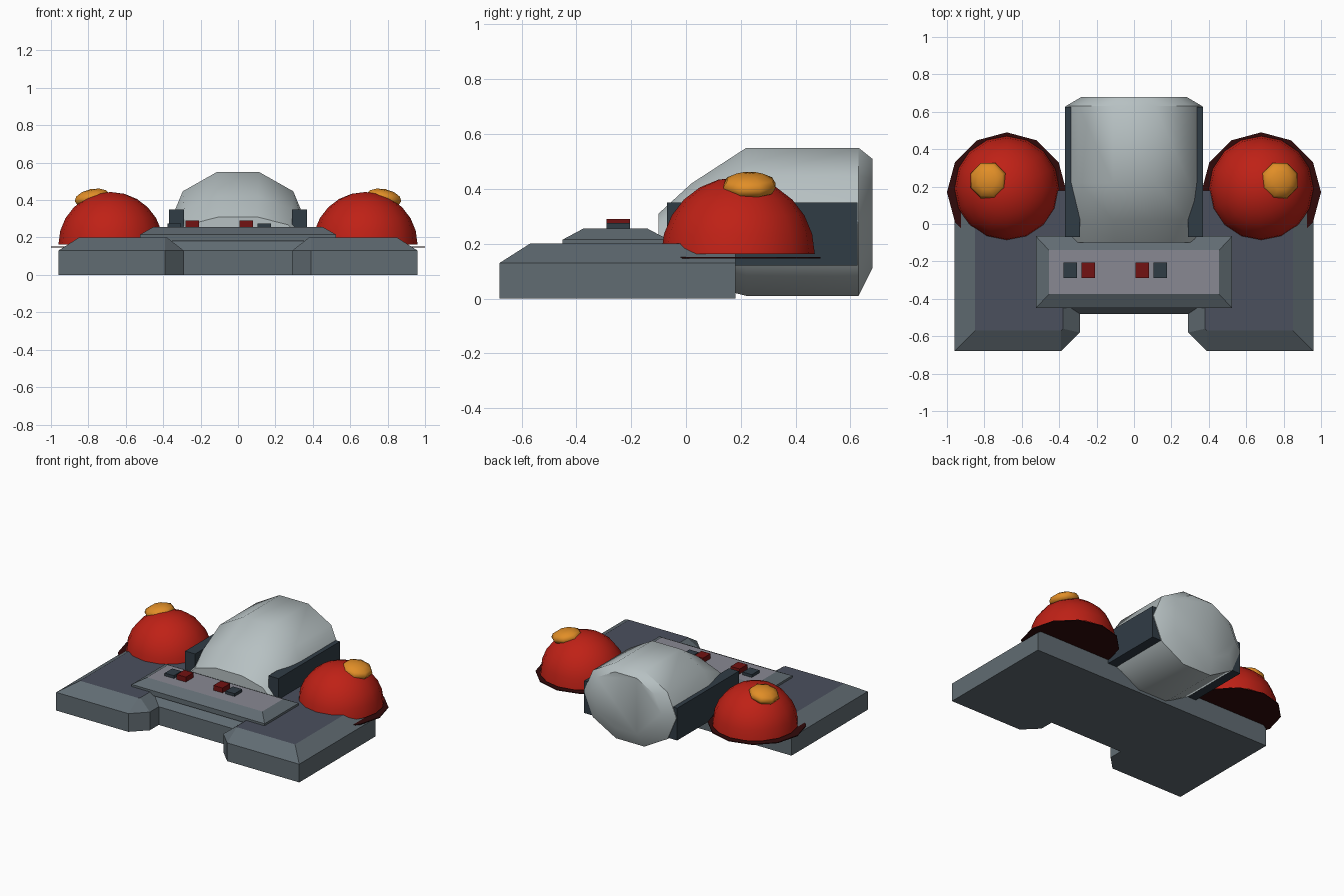
import bpy, bmesh, math
from mathutils import Matrix, Vector

if "Cube" in bpy.data.objects:
    bpy.data.objects.remove(bpy.data.objects["Cube"])


def material(name, rgb):
    m = bpy.data.materials.new(name)
    m.diffuse_color = (*rgb, 1)
    m.use_nodes = True
    m.node_tree.nodes["Principled BSDF"].inputs["Base Color"].default_value = m.diffuse_color
    return m


SLATE = material("slate", (0.12, 0.15, 0.17))
DECK = material("deck", (0.07, 0.08, 0.11))
PANEL = material("panel", (0.25, 0.25, 0.29))
DARK = material("dark", (0.03, 0.045, 0.06))
RED = material("red", (0.52, 0.015, 0.008))
BUTTON_RED = material("button_red", (0.17, 0.006, 0.006))
RIM = material("rim", (0.03, 0.003, 0.003))
ORANGE = material("orange", (0.75, 0.27, 0.02))
PALE = material("pale", (0.47, 0.53, 0.54))


def finish(name, bm, mats, smooth=None):
    bmesh.ops.recalc_face_normals(bm, faces=bm.faces)
    me = bpy.data.meshes.new(name)
    bm.to_mesh(me)
    bm.free()
    ob = bpy.data.objects.new(name, me)
    bpy.context.collection.objects.link(ob)
    for m in mats:
        me.materials.append(m)
    if smooth:
        bpy.ops.object.select_all(action='DESELECT')
        ob.select_set(True)
        bpy.context.view_layer.objects.active = ob
        bpy.ops.object.shade_smooth_by_angle(angle=math.radians(smooth))
    return ob


def loft(name, rings, mats, smooth=None):
    """Skin a list of equal-length rings; the last cap gets the last material."""
    bm = bmesh.new()
    rows = [[bm.verts.new(p) for p in r] for r in rings]
    n = len(rows[0])
    for a, b in zip(rows, rows[1:]):
        for i in range(n):
            j = (i + 1) % n
            bm.faces.new((a[i], a[j], b[j], b[i]))
    bm.faces.new(rows[0][::-1])
    bm.faces.new(rows[-1]).material_index = len(mats) - 1
    return finish(name, bm, mats, smooth)


def box(name, x0, x1, y0, y1, z0, z1, mat):
    ring = [(x0, y0), (x1, y0), (x1, y1), (x0, y1)]
    return loft(name, [[(x, y, z) for x, y in ring] for z in (z0, z1)], [mat])


def sym(half, z):
    return [(x, y, z) for x, y in half] + [(-x, y, z) for x, y in reversed(half)]


# Notched base with sloping front and side edges
foot = [(0.96, 0.18), (0.96, -0.68), (0.39, -0.68), (0.29, -0.58), (0.29, -0.48)]
deck = [(0.85, 0.18), (0.85, -0.57), (0.39, -0.57), (0.38, -0.56), (0.38, -0.42)]
loft("base", [sym(foot, 0), sym(foot, 0.13), sym(deck, 0.2)], [SLATE, DECK])

# Raised control panel
low = [(0.525, -0.065), (0.525, -0.45)]
loft("control_panel", [sym(low, 0.18), sym(low, 0.215),
                       sym([(0.455, -0.14), (0.455, -0.375)], 0.255)], [SLATE, PANEL])

# Buttons
for i, (x, m, top) in enumerate([(-0.34, DARK, 0.275), (-0.245, BUTTON_RED, 0.29),
                                 (0.045, BUTTON_RED, 0.29), (0.14, DARK, 0.275)]):
    box(f"button_{i + 1}", x - 0.036, x + 0.036, -0.29, -0.205, 0.25, top, m)

# Central rounded hull: ten-sided sections (y, half width, centre z, half height)
sections = [(-0.10, 0.33, 0.20, 0.11), (0.02, 0.355, 0.24, 0.18), (0.22, 0.365, 0.28, 0.27),
            (0.63, 0.365, 0.28, 0.27), (0.68, 0.28, 0.31, 0.20)]
rings = []
for y, w, zc, h in sections:
    ang = [math.tau * k / 10 for k in range(10)]
    rings.append([(w * math.cos(a), y, zc + h * math.sin(a) / math.cos(math.pi / 10))
                  for a in ang])
loft("central_hull", rings, [PALE], 40)

for s, side in ((-1, "left"), (1, "right")):
    # Dark side rail along the hull
    xa, xb = sorted((s * 0.29, s * 0.368))
    box(f"{side}_side_rail", xa, xb, -0.07, 0.625, 0.12, 0.35, DARK)

    # Red dome, upper half of a sphere
    bm = bmesh.new()
    bmesh.ops.create_uvsphere(bm, u_segments=16, v_segments=12, radius=0.28)
    bmesh.ops.delete(bm, geom=[v for v in bm.verts if v.co.z < -0.01], context='VERTS')
    bmesh.ops.transform(bm, verts=bm.verts, matrix=Matrix.Translation((s * 0.68, 0.19, 0.163)))
    finish(f"{side}_dome", bm, [RED], 40)

    # Thin dark disc under the dome
    disc = [(s * 0.68 + 0.32 * math.cos(math.tau * k / 12),
             0.17 + 0.32 * math.sin(math.tau * k / 12)) for k in range(12)]
    loft(f"{side}_dome_rim", [[(x, y, z) for x, y in disc] for z in (0.146, 0.152)], [RIM])

    # Flattened orange lamp leaning outward
    bm = bmesh.new()
    bmesh.ops.create_uvsphere(bm, u_segments=8, v_segments=6, radius=1)
    mat = (Matrix.Translation((s * 0.78, 0.232, 0.412))
           @ Matrix.Rotation(s * math.radians(12), 4, 'Y')
           @ Matrix.Diagonal(Vector((0.103, 0.103, 0.047, 1)))
           @ Matrix.Rotation(math.pi / 8, 4, 'Z'))
    bmesh.ops.transform(bm, verts=bm.verts, matrix=mat)
    finish(f"{side}_lamp", bm, [ORANGE], 60)
